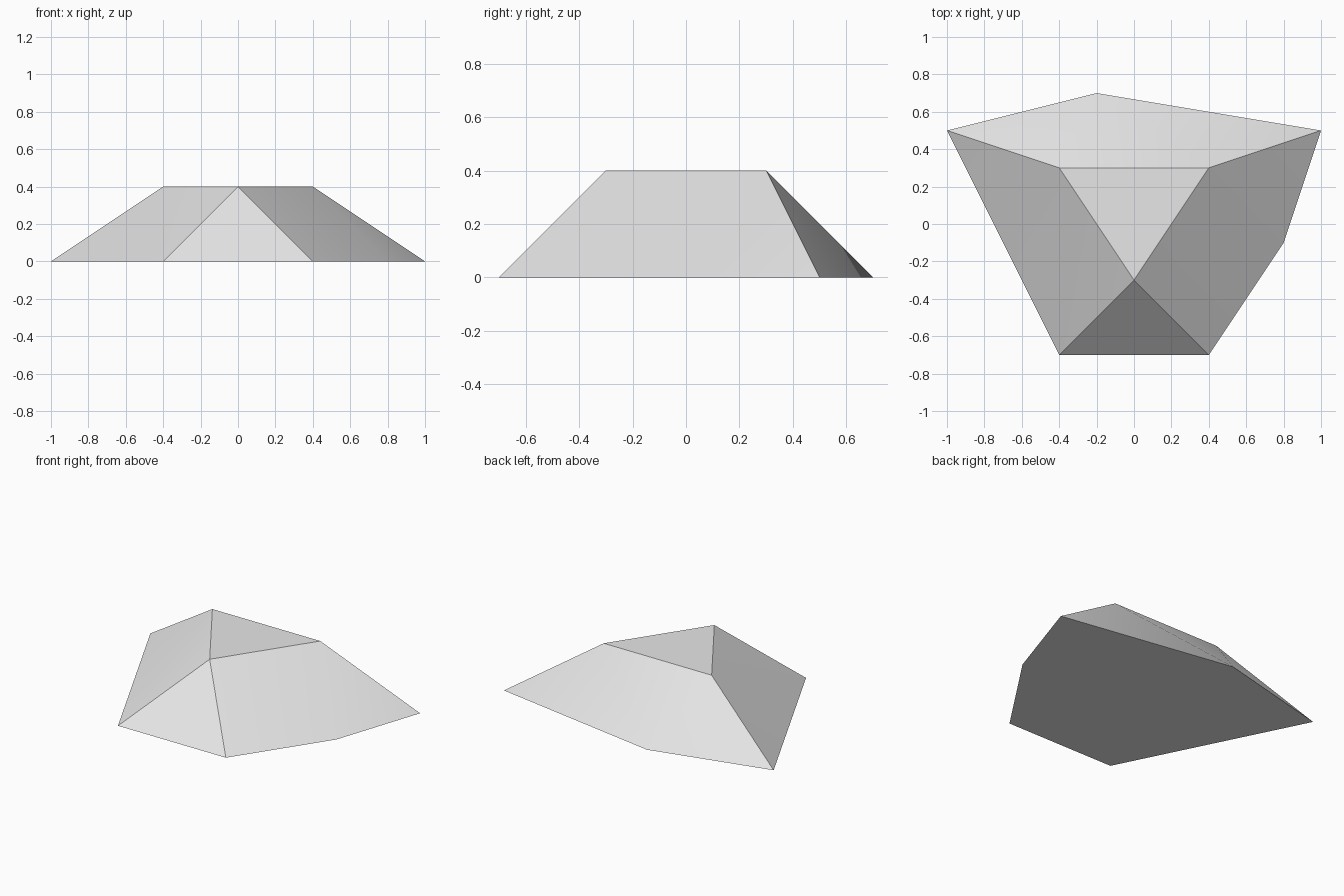
import bpy
import bmesh
import math

cube = bpy.data.objects.get("Cube")
if cube:
    bpy.data.objects.remove(cube, do_unlink=True)

# Plain grey stone
grey = bpy.data.materials.new("light_grey")
grey.use_nodes = True
colour = (0.8, 0.8, 0.8, 1)
grey.diffuse_color = colour
grey.node_tree.nodes["Principled BSDF"].inputs["Base Color"].default_value = colour

# Outline on the ground and the smaller triangular plateau
height = 0.4
base = [(-1, 0.5), (-0.4, -0.7), (0.4, -0.7), (0.8, -0.1), (1, 0.5), (-0.2, 0.7)]
plateau = [(-0.4, 0.3), (0, -0.3), (0.4, 0.3)]

# Rock: the hull around both outlines
bm = bmesh.new()
for outline, z in ((base, 0), (plateau, height)):
    for x, y in outline:
        bm.verts.new((x, y, z))
bmesh.ops.convex_hull(bm, input=bm.verts[:])

# Merge the flat triangles into whole faces
bmesh.ops.dissolve_limit(bm, angle_limit=math.radians(1),
                         verts=bm.verts[:], edges=bm.edges[:])
bmesh.ops.recalc_face_normals(bm, faces=bm.faces[:])

mesh = bpy.data.meshes.new("rock")
bm.to_mesh(mesh)
bm.free()
mesh.materials.append(grey)
rock = bpy.data.objects.new("rock", mesh)
bpy.context.collection.objects.link(rock)

# Soft slopes with sharp ridges
bpy.ops.object.select_all(action="DESELECT")
rock.select_set(True)
bpy.context.view_layer.objects.active = rock
bpy.ops.object.shade_smooth_by_angle(angle=math.radians(30))
